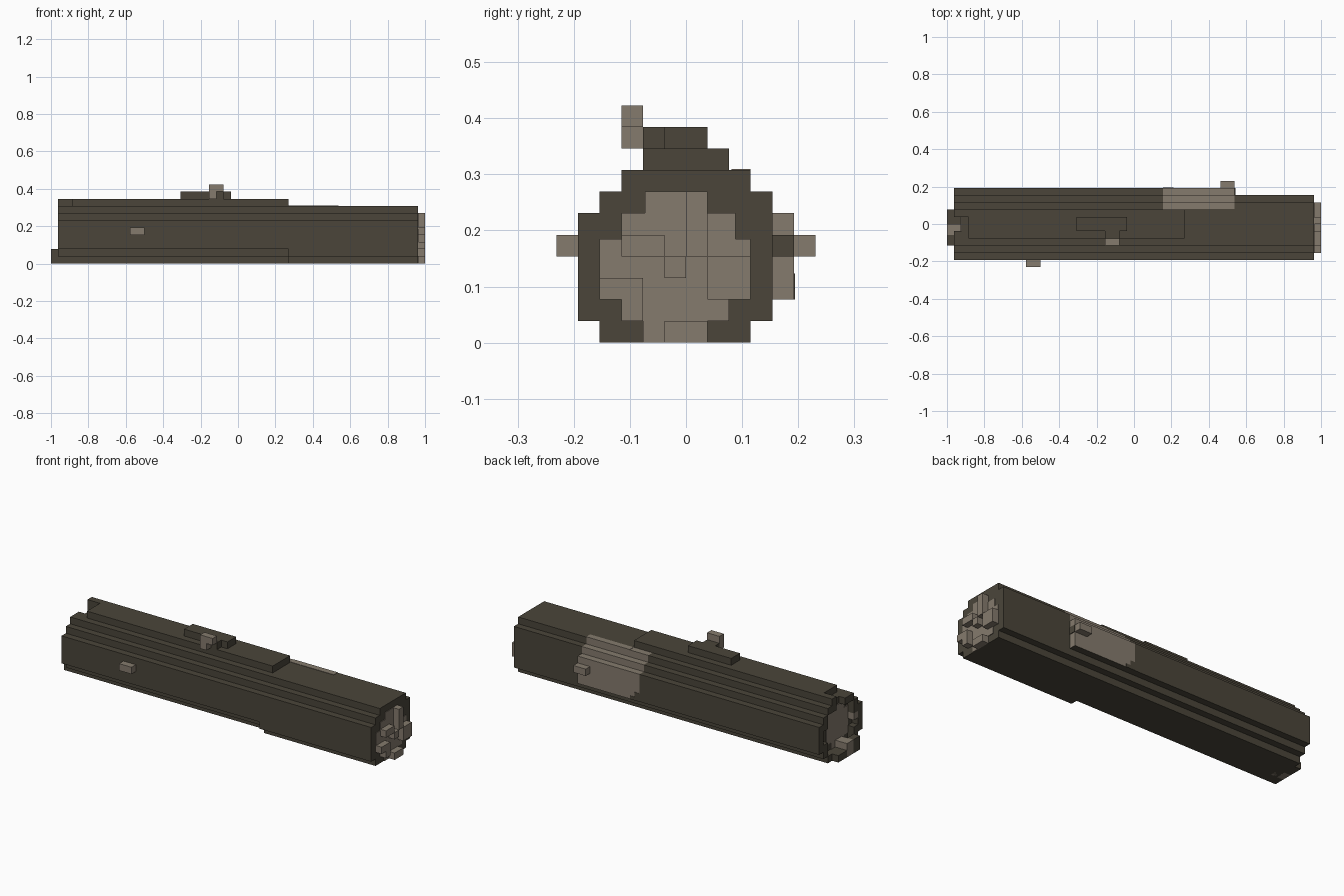
import bpy, bmesh

cube = bpy.data.objects.get("Cube")
if cube:
    bpy.data.objects.remove(cube, do_unlink=True)

V = 1 / 26  # edge of one block; all coordinates below count blocks


def material(name, rgb):
    m = bpy.data.materials.new(name)
    m.use_nodes = True
    m.diffuse_color = (*rgb, 1)
    m.node_tree.nodes["Principled BSDF"].inputs["Base Color"].default_value = (*rgb, 1)
    return m


BARK = material("dark_bark", (0.069, 0.060, 0.042))
WOOD = material("bare_wood", (0.235, 0.198, 0.155))


def finish(name, bm, mats):
    bmesh.ops.recalc_face_normals(bm, faces=bm.faces)
    mesh = bpy.data.meshes.new(name)
    bm.to_mesh(mesh)
    bm.free()
    for m in mats:
        mesh.materials.append(m)
    obj = bpy.data.objects.new(name, mesh)
    bpy.context.collection.objects.link(obj)
    return obj


def blocks(name, mat, *boxes):
    """Boxes given as (x0, x1, y0, y1, z0, z1)."""
    bm = bmesh.new()
    for x0, x1, y0, y1, z0, z1 in boxes:
        verts = bmesh.ops.create_cube(bm, size=1)["verts"]
        for v in verts:
            v.co = ((x0 if v.co.x < 0 else x1) * V,
                    (y0 if v.co.y < 0 else y1) * V,
                    (z0 if v.co.z < 0 else z1) * V)
    return finish(name, bm, [mat])


def stepped_log(name, x0, x1, rows, rule=None):
    """Stepped cross-section, one (z0, z1, y0, y1) per row, extruded along x."""
    left = [(y0, z) for z0, z1, y0, y1 in rows for z in (z0, z1)]
    right = [(y1, z) for z0, z1, y0, y1 in rows for z in (z0, z1)]
    bm = bmesh.new()
    face = bm.faces.new([bm.verts.new((x0 * V, y * V, z * V)) for y, z in left + right[::-1]])
    out = bmesh.ops.extrude_face_region(bm, geom=[face], use_keep_orig=True)["geom"]
    for v in out:
        if isinstance(v, bmesh.types.BMVert):
            v.co.x = x1 * V
    bmesh.ops.recalc_face_normals(bm, faces=bm.faces)
    if rule:
        for f in bm.faces:
            f.material_index = int(rule(f.calc_center_median() / V, f.normal))
    return finish(name, bm, [BARK, WOOD])


def patch(c, n):
    """Bark worn away on the upper back and on the broken step facing +x."""
    return n.x > 0.5 or (c.y > 2 and c.z > 2 and (n.y > 0.5 or n.z > 0.5))


# Log body, which sinks and narrows in steps toward +x
crown = (8, 9, -2, 2)
thick = [(0, 1, -3, 3), (1, 2, -4, 4), (2, 6, -5, 5), (6, 7, -4, 4), (7, 8, -3, 3)]
middle = [(0, 1, -4, 3), (1, 2, -5, 4), (2, 6, -5, 5), (6, 7, -4, 4), (7, 8, -3, 3)]
thin = [(0, 1, -4, 3), (1, 6, -5, 4), (6, 7, -4, 4), (7, 8, -3, 3)]
stepped_log("log_long", -23, 4, thick + [crown])
stepped_log("log_worn_upper", 4, 7, thick + [crown],
            lambda c, n: patch(c, n) and n.x < 0.5)
stepped_log("log_worn_lower", 7, 14, middle, patch)
stepped_log("log_thin", 14, 25, thin)
blocks("worn_top_plate", WOOD, (7, 14, 2.1, 3, 8, 8.05))
blocks("worn_patch_corner", BARK, (4, 4.8, 5, 5.05, 2, 3.2), (4.8, 5.5, 5, 5.05, 2, 2.5))
blocks("worn_step_bark", BARK, (14, 14.1, 4, 5, 4, 5))

# Hollowed end at -x: core, bark rim and splinters
stepped_log("hollow_core", -24, -23, thick)
rim = []
for side in (-1, 1):
    for y0, y1, z0, z1 in ((4, 5, 2, 6), (3, 4, 1, 3), (3, 4, 5, 7), (1, 3, 0, 1), (1, 3, 7, 8)):
        a, b = sorted((side * y0, side * y1))
        rim.append((-25, -24, a, b, z0, z1))
blocks("hollow_rim", BARK, *rim, (-25, -24, -1, 1, 0, 1), (-25, -23, 1, 2, 8, 9))
blocks("hollow_wood", WOOD, (-24.1, -24, -3, 2, 2, 6), (-24.1, -24, -2, 1, 1, 2),
       (-24.1, -24, -2, 2, 6, 7))
blocks("splinter_bark", BARK, (-26, -25, -3, -1.5, 0, 2), (-26, -25, 0, 2, 0, 1))
blocks("splinter_wood", WOOD, (-26, -24, -1.5, 0, 0, 2), (-25, -24, -4, -3, 4, 5))

# Bare wood on the +x end with raised chips
disc = ((0, 1, -2, 1), (1, 2, -3, 2), (2, 4.8, -4, 3), (4.8, 6, -3, 2.3), (6, 7, -1.9, 1))
blocks("end_grain", WOOD, *[(25, 25.1, y0, y1, z0, z1) for z0, z1, y0, y1 in disc])
blocks("end_chips", WOOD, *[(25, 26, *c) for c in (
    (-4, -3, 2, 3), (-3, -2, 1, 3), (-1, 1, 0, 1), (1, 3, 2, 4),
    (0, 1, 4, 5), (-3, -1, 4, 5), (0, 1, 5, 7), (-1, 0, 3, 4))])

# Branch stub on top and twigs on both sides
blocks("branch_base", BARK, (-8, -1, -1, 1, 9, 10), (-4, -2, -2, -1, 9, 10))
blocks("branch_tip", WOOD, (-4, -2, -3, -2, 10, 11), (-4, -3, -3, -2, 9, 10))
blocks("front_twig", WOOD, (-15, -13, -6, -5, 4, 5))
blocks("back_twig", WOOD, (12, 14, 5, 6, 4, 5))
